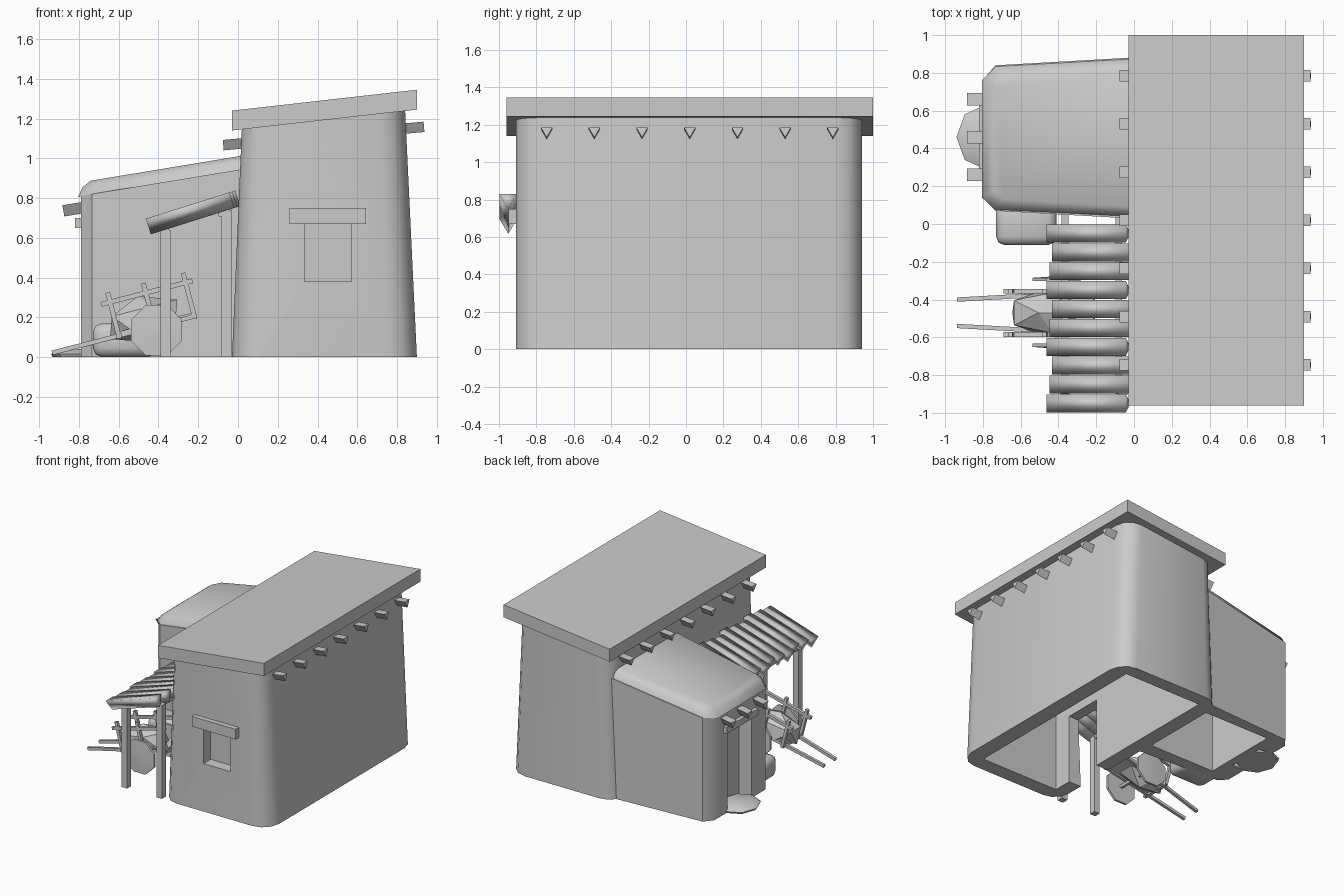
import bpy, bmesh, math
from mathutils import Vector

if "Cube" in bpy.data.objects:
    bpy.data.objects.remove(bpy.data.objects["Cube"])


def loft(name, rings, smooth=True):
    """Closed solid through rings with equal point counts."""
    bm = bmesh.new()
    vs = [[bm.verts.new(p) for p in r] for r in rings]
    n = len(vs[0])
    for a, b in zip(vs, vs[1:]):
        for i in range(n):
            j = (i + 1) % n
            bm.faces.new((a[i], a[j], b[j], b[i]))
    bm.faces.new(vs[0][::-1])
    bm.faces.new(vs[-1])
    bmesh.ops.recalc_face_normals(bm, faces=bm.faces)
    me = bpy.data.meshes.new(name)
    bm.to_mesh(me)
    bm.free()
    ob = bpy.data.objects.new(name, me)
    bpy.context.collection.objects.link(ob)
    if smooth:
        soften(ob)
    return ob


def select(ob):
    bpy.ops.object.select_all(action='DESELECT')
    ob.select_set(True)
    bpy.context.view_layer.objects.active = ob


def soften(ob, deg=40):
    select(ob)
    bpy.ops.object.shade_smooth_by_angle(angle=math.radians(deg))


def box(name, x0, x1, y0, y1, z0, z1):
    plan = [(x0, y0), (x1, y0), (x1, y1), (x0, y1)]
    return loft(name, [[(x, y, z) for x, y in plan] for z in (z0, z1)], False)


def bar(name, p, q, r, n=4, roll=45, smooth=False):
    """Prism with n sides from p to q."""
    p, q = Vector(p), Vector(q)
    d = (q - p).normalized()
    side = d.cross(Vector((0, 0, 1) if abs(d.z) < 0.95 else (0, 1, 0))).normalized()
    up = side.cross(d)
    ang = [math.radians(roll) + 2 * math.pi * i / n for i in range(n)]
    off = [(side * math.cos(a) + up * math.sin(a)) * r for a in ang]
    ob = loft(name, [[c + o for o in off] for c in (p, q)], False)
    if smooth:
        ob.data.shade_smooth()
    return ob


def round_plan(corners, seg=3):
    """Rounds each (x, y, radius) corner of an axis-aligned rectangle, counter-clockwise."""
    pts = []
    for k, (x, y, r) in enumerate(corners):
        sx, sy = (1, -1, -1, 1)[k], (1, 1, -1, -1)[k]
        for i in range(seg + 1):
            a = math.pi / 2 * (k + i / seg)
            pts.append((x - sx * r + r * math.cos(a), y - sy * r + r * math.sin(a)))
    return pts


def cut(ob, *cutters):
    for c in cutters:
        c.hide_render = True
        m = ob.modifiers.new("cut", 'BOOLEAN')
        m.object, m.operation, m.solver = c, 'DIFFERENCE', 'EXACT'
        select(ob)
        bpy.ops.object.modifier_apply(modifier=m.name)
        bpy.data.objects.remove(c)
    soften(ob)


# Main house: tapering walls under a sloping roof, hollow and open below
plan = round_plan([(0.9, 0.94, 0.14), (-0.03, 0.94, 0.13), (-0.03, -0.91, 0.13), (0.9, -0.91, 0.14)])
top = [(0.02 + (x + 0.03) * 0.82 / 0.93, y) for x, y in plan]
house = loft("house_walls", [[(x, y, 0) for x, y in plan],
                             [(x, y, 1.16 + (x + 0.03) * 0.113) for x, y in top]])
cut(house,
    box("hollow", 0.08, 0.77, -0.79, 0.83, -0.1, 1.05),
    box("doorway", -0.2, 0.2, -0.64, -0.33, -0.1, 0.55),
    box("window_recess", 0.335, 0.57, -1.0, -0.82, 0.38, 0.68))
box("window_lintel", 0.26, 0.645, -0.95, -0.85, 0.67, 0.75)

# Sloping roof slab
loft("house_roof", [[(x, y, z) for x, z in ((-0.03, 1.14), (0.9, 1.245), (0.9, 1.345), (-0.03, 1.24))]
                    for y in (-0.96, 1.0)], False)

# Roof beams poking out of both long walls
for i in range(7):
    y = 0.785 - i * 0.255
    bar(f"roof_beam_{i}", (-0.075, y, 1.075), (0.935, y, 1.167), 0.035, 3, -90)

# Annex walls, with a recessed door
base = [(-0.79, 0.13), (-0.735, 0.07), (0.06, 0.025), (0.06, 0.885), (-0.735, 0.84), (-0.79, 0.77)]
lid = [(-0.805, 0.14), (-0.735, 0.075), (0.06, 0.035), (0.06, 0.88), (-0.735, 0.835), (-0.805, 0.76)]
crown = [(-0.74, 0.18), (-0.69, 0.13), (0.06, 0.09), (0.06, 0.82), (-0.69, 0.78), (-0.74, 0.72)]


def slope(x, lift):
    return 0.945 + (x - 0.02) * 0.165 + lift


def mix(t):
    return [(a[0] * (1 - t) + b[0] * t, a[1] * (1 - t) + b[1] * t) for a, b in zip(lid, crown)]


annex = loft("annex_walls", [[(x, y, 0) for x, y in base], [(x, y, slope(x, 0)) for x, y in base]])
cut(annex,
    box("annex_hollow", -0.62, -0.04, 0.15, 0.77, -0.1, 0.72),
    box("annex_doorway", -1.0, -0.68, 0.31, 0.61, -0.1, 0.65))
# Soft sloping annex roof
annex_roof = loft("annex_roof", [[(x, y, slope(x, h)) for x, y in mix(t)]
                                 for t, h in ((0, -0.004), (0.35, 0.042), (1, 0.068))])
soften(annex_roof, 65)
box("annex_lintel", -0.82, -0.74, 0.26, 0.66, 0.65, 0.70)
for i, y in enumerate((0.26, 0.46, 0.66)):
    bar(f"annex_beam_{i}", (-0.88, y, 0.745), (-0.7, y, 0.775), 0.038, 3, -90)

# Doorstep stone
stone = [(math.cos(math.pi * i / 4), math.sin(math.pi * i / 4)) for i in range(8)]
loft("doorstep", [[(-0.79 + 0.15 * s * c, 0.46 + 0.17 * s * d, z) for c, d in stone]
                  for s, z in ((0.95, 0), (1, 0.015), (0.7, 0.04))])

# Bench against the annex
bench = box("bench", -0.73, -0.41, -0.112, 0.12, 0, 0.17)
m = bench.modifiers.new("bevel", 'BEVEL')
m.width, m.segments = 0.045, 2
select(bench)
bpy.ops.object.modifier_apply(modifier="bevel")
soften(bench, 50)

# Awning of three-sided logs, point down, on two posts and two beams
for i in range(10):
    y, x = -0.05 - i * 0.1, (-0.455, -0.44, -0.425)[(i * 2) % 3]
    bar(f"awning_log_{i}", (x, y, 0.815 + (x - 0.005) * 0.315),
        (x + 0.42, y, 0.815 + (x + 0.415) * 0.315), 0.055, 3, -90, True)
for i, (x, z) in enumerate(((-0.365, 0.635), (-0.08, 0.725))):
    bar(f"awning_beam_{i}", (x, -0.9, z), (x, 0.08, z), 0.025)
for i, (x, z) in enumerate(((-0.365, 0.64), (-0.058, 0.74))):
    bar(f"awning_post_{i}", (x, -0.88, 0), (x, -0.88, z), 0.035)

# Tilted handcart
tilt = 0.257
norm = Vector((-tilt, 0, 1)).normalized()


def cart(x, y, h=0.0):
    return Vector((x, y - 0.47, 0.02 + tilt * (x + 0.94))) + norm * h


for s in (-1, 1):
    tag = "left" if s > 0 else "right"
    bar(f"cart_shaft_{tag}", cart(-0.935, s * 0.07), cart(-0.21, s * 0.11), 0.016)
    bar(f"cart_rail_{tag}", cart(-0.645, s * 0.115, 0.175), cart(-0.185, s * 0.115, 0.175), 0.017)
    for k, x in enumerate((-0.6, -0.42, -0.22)):
        bar(f"cart_stake_{tag}_{k}", cart(x, s * 0.115, -0.01), cart(x, s * 0.115, 0.225), 0.017)
    # eight-sided disc wheel with a shallow domed face
    ring = [(math.cos(math.pi * (i + 0.5) / 4), math.sin(math.pi * (i + 0.5) / 4)) for i in range(8)]
    wheel = loft(f"cart_wheel_{tag}", [[(-0.41 + r * c, -0.468 + s * w, 0.135 + r * d) for c, d in ring]
                                       for r, w in ((0.138, 0.165), (0.138, 0.183), (0.03, 0.19))])
    wheel.data.shade_smooth()
bar("cart_axle", (-0.41, -0.65, 0.135), (-0.41, -0.29, 0.135), 0.015)
for k, x in enumerate((-0.6, -0.22)):
    bar(f"cart_crossbar_{k}", cart(x, -0.12), cart(x, 0.12), 0.018)
loft("cart_bed", [[cart(x, y, h) for x, y in ((-0.6, -0.1), (-0.21, -0.1), (-0.21, 0.1), (-0.6, 0.1))]
                  for h in (0, 0.02)], False)

# Faceted boulder loaded on the cart
bpy.ops.mesh.primitive_ico_sphere_add(subdivisions=1, radius=1, location=(-0.475, -0.47, 0.19),
                                      rotation=(0, -math.atan(tilt), 0))
load = bpy.context.object
load.name = "cart_load"
load.scale = (0.21, 0.125, 0.12)
